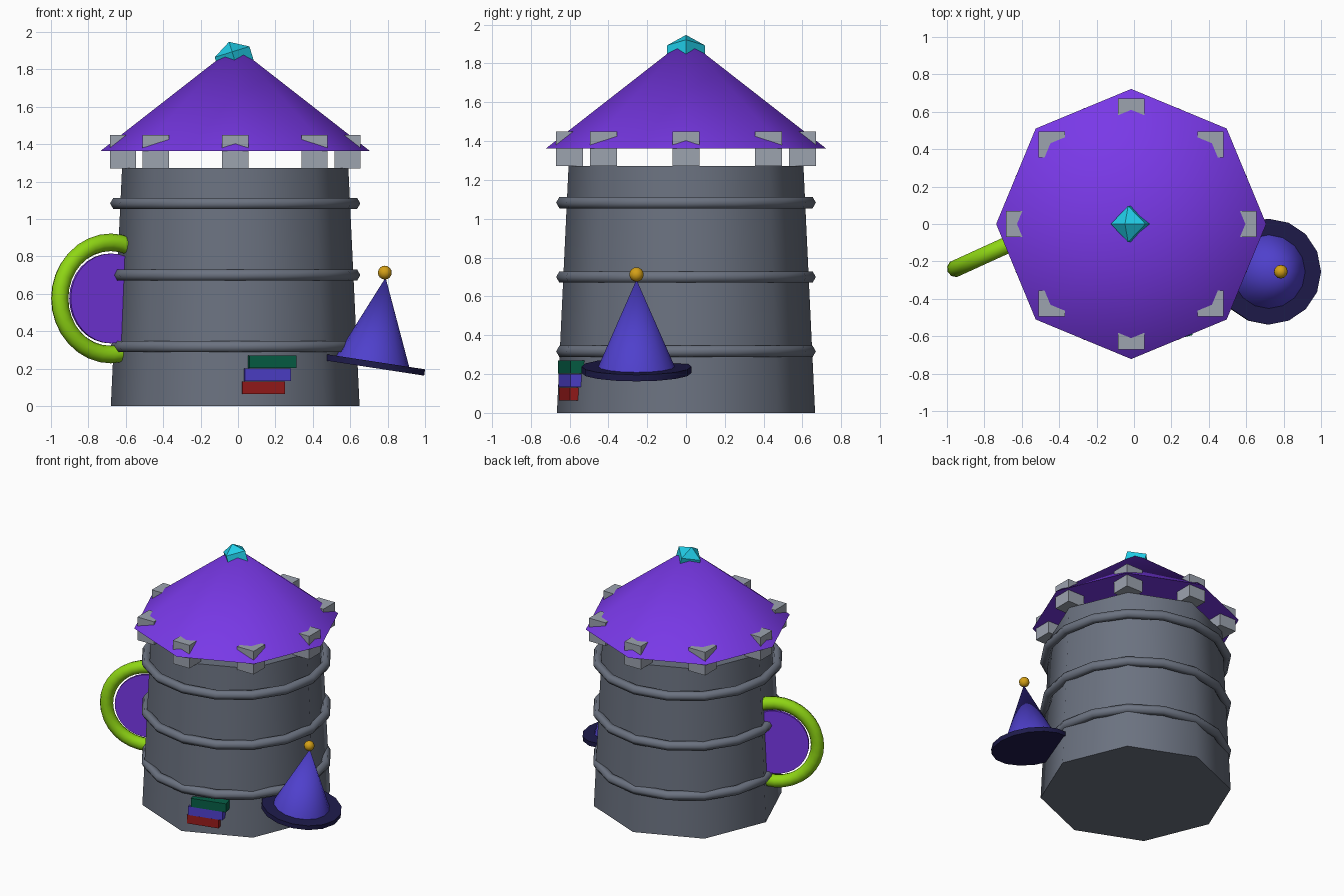
import bpy, math
from mathutils import Matrix

if "Cube" in bpy.data.objects:
    bpy.data.objects.remove(bpy.data.objects["Cube"])

CX = -0.015  # tower axis


def lin(c):
    return c / 12.92 if c <= 0.04045 else ((c + 0.055) / 1.055) ** 2.4


def mat(name, hexa):
    m = bpy.data.materials.new(name)
    m.diffuse_color = [lin(int(hexa[i:i + 2], 16) / 255) for i in (0, 2, 4)] + [1]
    m.use_nodes = True
    m.node_tree.nodes["Principled BSDF"].inputs["Base Color"].default_value = m.diffuse_color
    return m


stone = mat("stone grey", "6b7280")
pale = mat("pale stone", "9ca3af")
violet = mat("violet", "7c3aed")
cyan = mat("cyan", "22d3ee")
lime = mat("lime", "8fd614")
indigo = mat("indigo", "4f40cc")
navy = mat("dark navy", "1e1b4b")
gold = mat("gold", "d4a017")
red = mat("book red", "991b1b")
green = mat("book green", "065f46")


def finish(name, m, smooth=None):
    ob = bpy.context.object
    ob.name = name
    ob.data.materials.clear()
    ob.data.materials.append(m)
    if smooth:
        bpy.ops.object.shade_smooth_by_angle(angle=math.radians(smooth))
    return ob


def cone(name, m, n, r1, r2, h, loc, rot=(0, 0, 0), smooth=50):
    bpy.ops.mesh.primitive_cone_add(vertices=n, radius1=r1, radius2=r2, depth=h,
                                    location=loc, rotation=rot)
    return finish(name, m, smooth)


def torus(name, m, R, r, n, k, loc, rot=(0, 0, 0)):
    bpy.ops.mesh.primitive_torus_add(major_radius=R, minor_radius=r, major_segments=n,
                                     minor_segments=k, location=loc, rotation=rot)
    return finish(name, m, 80)


def box(name, m, size, loc, rz=0):
    bpy.ops.mesh.primitive_cube_add(size=1, location=loc, rotation=(0, 0, rz))
    ob = finish(name, m)
    ob.data.transform(Matrix.Diagonal((*size, 1)))
    return ob


# Tower body, bands and battlements
cone("tower_body", stone, 8, 0.665, 0.605, 1.272, (CX, 0, 0.636))
for i, z in enumerate((0.317, 0.70, 1.083)):
    torus(f"tower_band_{i}", stone, 0.635, 0.034, 16, 6, (CX, 0, z))
for i in range(8):
    a = i * math.pi / 4
    box(f"battlement_{i}", pale, (0.14, 0.14, 0.178),
        (CX + 0.6 * math.cos(a), 0.6 * math.sin(a), 1.36))

# Roof and the crystal pierced by its tip
cone("roof", violet, 8, 0.722, 0, 0.563, (CX, 0, 1.362 + 0.2815))
bpy.ops.mesh.primitive_uv_sphere_add(segments=4, ring_count=2, radius=0.112,
                                     location=(CX, 0, 1.84), rotation=(0, -0.3, 0))
finish("roof_crystal", cyan)

# Portal ring and disc, half sunk in the tower wall
portal, turn = (-0.68, -0.113, 0.575), (math.pi / 2, 0, math.radians(24.5))
torus("portal_ring", lime, 0.30, 0.047, 32, 10, portal, turn)
cone("portal_disc", violet, 32, 0.24, 0.24, 0.02, portal, turn)

# Pointed hat leaning on the tower
tilt = 0.152
hat = Matrix.Translation((0.718, -0.255, 0.222)) @ Matrix.Rotation(tilt, 4, 'Y')
cone("hat_brim", navy, 16, 0.283, 0.283, 0.034, hat.translation, (0, tilt, 0))
cone("hat_cone", indigo, 16, 0.2, 0, 0.46, hat @ Matrix.Translation((0, 0, 0.24)).translation,
     (0, tilt, 0))
bpy.ops.mesh.primitive_uv_sphere_add(segments=12, ring_count=8, radius=0.037,
                                     location=(0.785, -0.255, 0.713))
finish("hat_bobble", gold, 60)

# Stack of books set into the wall
rz, depth = 0.25, 0.18
for name, m, w, x, z in (("red", red, 0.235, 0.137, 0.098),
                         ("indigo", indigo, 0.255, 0.16, 0.167),
                         ("green", green, 0.26, 0.187, 0.236)):
    box(f"book_{name}", m, (w, depth, 0.066),
        (x - math.sin(rz) * depth / 2, -0.626 + math.cos(rz) * depth / 2, z), rz)
